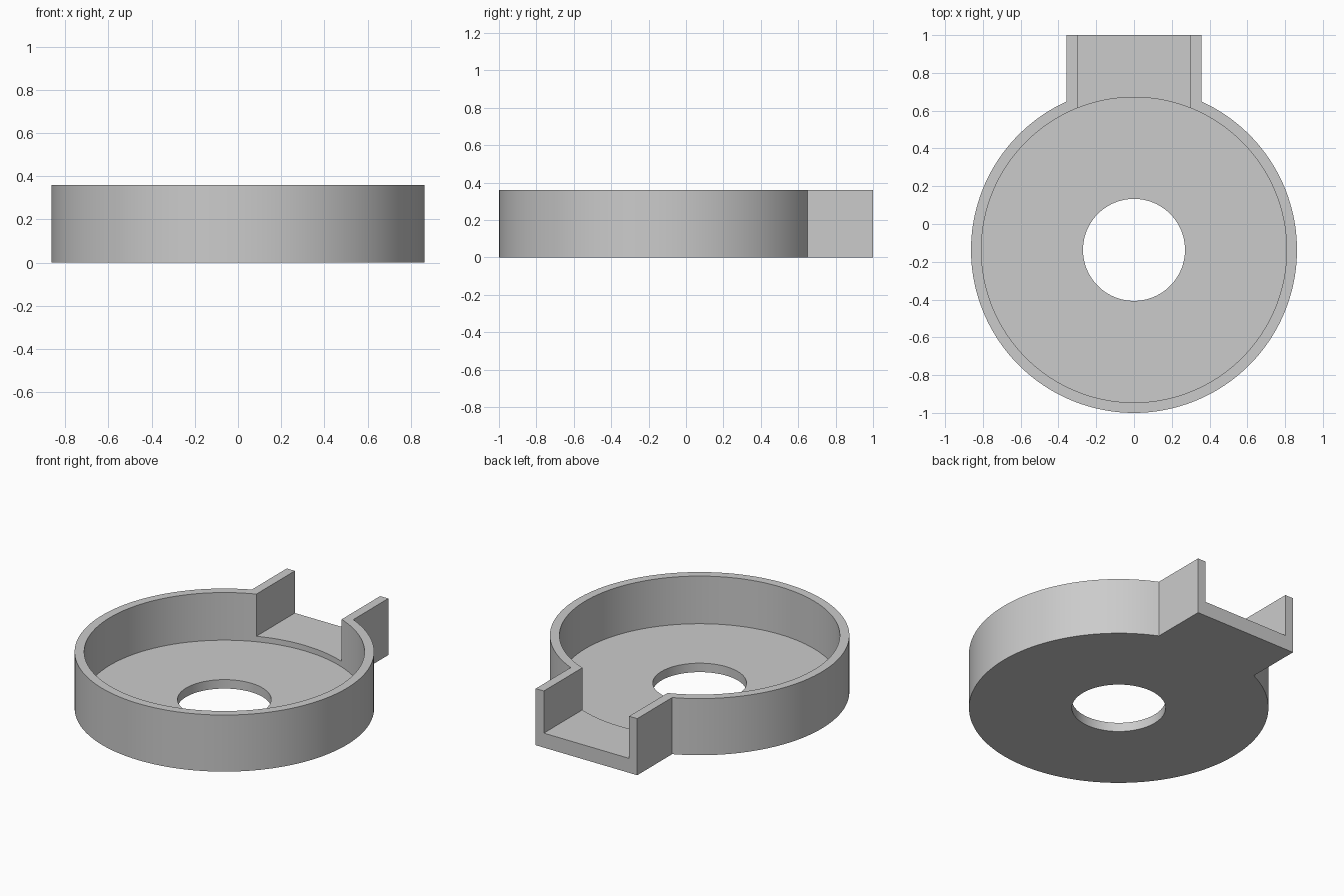
import bpy, bmesh, math

if "Cube" in bpy.data.objects:
    bpy.data.objects.remove(bpy.data.objects["Cube"])

CY = -0.137            # centre of the round tray
R_OUT, R_IN, R_HOLE = 0.863, 0.808, 0.27
HEIGHT, FLOOR, SPOUT_FLOOR = 0.36, 0.057, 0.092
W_OUT, W_IN = 0.357, 0.30   # spout half widths
SEGS = 128

grey = bpy.data.materials.new("grey plastic")
grey.diffuse_color = (0.6, 0.6, 0.6, 1)
grey.use_nodes = True
grey.node_tree.nodes["Principled BSDF"].inputs["Base Color"].default_value = grey.diffuse_color


def prism(name, outline, z0, z1):
    """Extrude a counter-clockwise outline from z0 to z1."""
    bm = bmesh.new()
    base = bm.faces.new([bm.verts.new((x, y, z0)) for x, y in outline])
    top = bmesh.ops.extrude_face_region(bm, geom=[base])
    verts = [g for g in top["geom"] if isinstance(g, bmesh.types.BMVert)]
    bmesh.ops.translate(bm, vec=(0, 0, z1 - z0), verts=verts)
    bmesh.ops.recalc_face_normals(bm, faces=bm.faces)
    mesh = bpy.data.meshes.new(name)
    bm.to_mesh(mesh)
    bm.free()
    mesh.materials.append(grey)
    obj = bpy.data.objects.new(name, mesh)
    bpy.context.collection.objects.link(obj)
    return obj


def arc(r, a0, a1, n):
    return [(r * math.cos(a0 + (a1 - a0) * i / n),
             CY + r * math.sin(a0 + (a1 - a0) * i / n)) for i in range(n + 1)]


def circle(r):
    return arc(r, 0, math.tau, SEGS)[:-1]


# Round tray body with the spout block as one solid
half = math.asin(W_OUT / R_OUT)
outline = arc(R_OUT, math.pi / 2 + half, math.pi * 2.5 - half, SEGS)
outline += [(W_OUT, 1), (-W_OUT, 1)]
tray = prism("tray_with_spout", outline, 0, HEIGHT)

# Cutters: round recess, open spout channel, central hole
channel = [(-W_IN, CY + 0.5), (W_IN, CY + 0.5), (W_IN, 1.2), (-W_IN, 1.2)]
cutters = [prism("recess_cutter", circle(R_IN), FLOOR, 0.6),
           prism("channel_cutter", channel, SPOUT_FLOOR, 0.7),
           prism("hole_cutter", circle(R_HOLE), -0.2, 0.5)]

bpy.context.view_layer.objects.active = tray
tray.select_set(True)
for cutter in cutters:
    cutter.select_set(False)
    cutter.hide_render = True
    mod = tray.modifiers.new(cutter.name, 'BOOLEAN')
    mod.operation = 'DIFFERENCE'
    mod.solver = 'EXACT'
    mod.object = cutter
    bpy.ops.object.modifier_apply(modifier=mod.name)
for cutter in cutters:
    bpy.data.objects.remove(cutter)

# Smooth round walls, crisp rims
bpy.ops.object.shade_smooth_by_angle(angle=math.radians(25))
